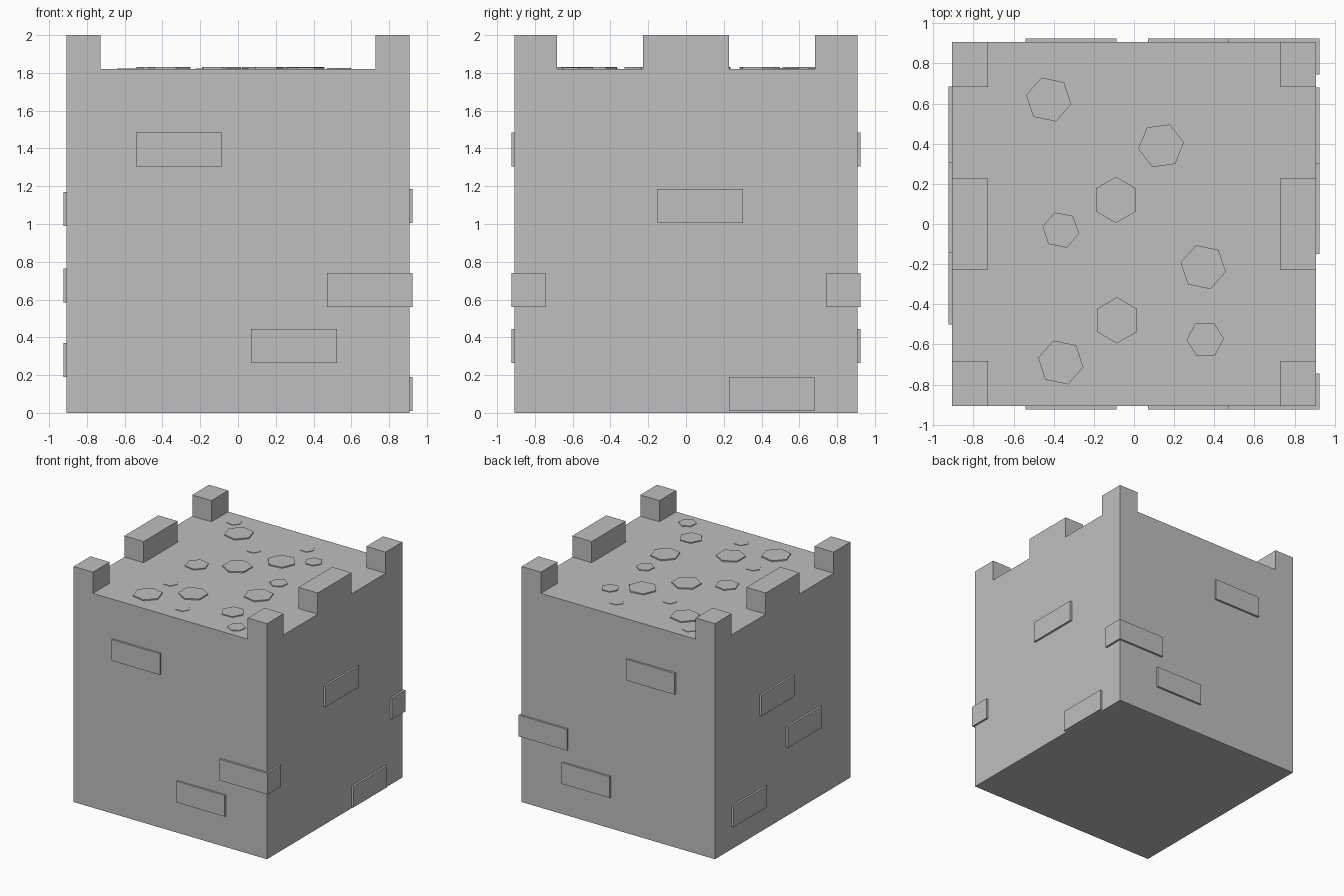
import bpy
import bmesh
from math import radians
from mathutils import Matrix, Vector

cube = bpy.data.objects.get("Cube")
if cube:
    bpy.data.objects.remove(cube, do_unlink=True)

HALF, FLOOR, TOP = 0.908, 1.82, 2.0
MERLON_X, MERLON_Y, MERLON_MID = 0.727, 0.683, 0.227
OUT = 0.925               # outer face of the raised bricks
BRICK_LONG, BRICK_SIDE = 0.453, 0.18

stone = bpy.data.materials.new("grey stone")
stone.use_nodes = True
GREY = (0.52, 0.52, 0.52, 1)
stone.diffuse_color = GREY
stone.node_tree.nodes["Principled BSDF"].inputs["Base Color"].default_value = GREY


def finish(bm, name):
    """Turn a bmesh into a named stone object."""
    bmesh.ops.recalc_face_normals(bm, faces=bm.faces)
    mesh = bpy.data.meshes.new(name)
    bm.to_mesh(mesh)
    bm.free()
    mesh.materials.append(stone)
    obj = bpy.data.objects.new(name, mesh)
    bpy.context.collection.objects.link(obj)
    return obj


def add_box(bm, low, high):
    low, high = Vector(low), Vector(high)
    matrix = Matrix.Translation((low + high) / 2) @ Matrix.Diagonal((*(high - low), 1))
    return bmesh.ops.create_cube(bm, size=1, matrix=matrix)


def brick(name, low, high):
    bm = bmesh.new()
    add_box(bm, low, high)
    return finish(bm, name)


# Tower block: score the top into cells, then raise the merlon cells
bm = bmesh.new()
add_box(bm, (-HALF, -HALF, 0), (HALF, HALF, FLOOR))
cuts = [((1, 0, 0), MERLON_X), ((0, 1, 0), MERLON_Y), ((0, 1, 0), MERLON_MID)]
for axis, distance in cuts:
    for side in (-1, 1):
        normal = Vector(axis)
        bmesh.ops.bisect_plane(bm, geom=bm.verts[:] + bm.edges[:] + bm.faces[:],
                               plane_co=normal * distance * side, plane_no=normal)


def is_merlon(face):
    c = face.calc_center_median()
    along = abs(c.y) > MERLON_Y or abs(c.y) < MERLON_MID
    return c.z > FLOOR - 0.01 and abs(c.x) > MERLON_X and along


cells = [f for f in bm.faces if is_merlon(f)]
raised = bmesh.ops.extrude_face_region(bm, geom=cells)
bmesh.ops.delete(bm, geom=cells, context="FACES_ONLY")
for v in raised["geom"]:
    if isinstance(v, bmesh.types.BMVert):
        v.co.z = TOP
bmesh.ops.dissolve_limit(bm, angle_limit=radians(1), verts=bm.verts, edges=bm.edges)
finish(bm, "tower_block")

# Raised bricks on the front and back walls, plus one wrapping each left corner
wall_bricks = [("upper_brick", -0.54, 1.305), ("lower_brick", 0.07, 0.265),
               ("corner_brick", OUT - BRICK_LONG, 0.56)]
for wall, side in (("front", -1), ("back", 1)):
    for name, x, z in wall_bricks:
        near, far = sorted((side * OUT, side * (OUT - BRICK_SIDE)))
        brick(f"{wall}_{name}", (x, near, z),
              (x + BRICK_LONG, far, z + BRICK_SIDE))

# Raised bricks on the left (+x) and right (-x) walls
side_bricks = [("left", 1, -0.15, 1.005), ("left", 1, 0.227, 0.01),
               ("right", -1, -0.143, 0.99), ("right", -1, -0.5, 0.585),
               ("right", -1, 0.232, 0.19)]
for wall, side, y, z in side_bricks:
    near, far = sorted((side * OUT, side * (OUT - BRICK_SIDE)))
    brick(f"{wall}_wall_brick", (near, y, z),
          (far, y + BRICK_LONG, z + BRICK_SIDE))

# Six-sided paving stones on the roof, grouped by size: radius, height, (x, y, turn)
paving = {
    "large": (0.115, 0.01, [(-0.425, 0.62, 48), (0.135, 0.39, 8), (-0.09, 0.12, 30),
                            (0.345, -0.215, 48), (-0.085, -0.48, 30), (-0.365, -0.69, 48)]),
    "medium": (0.093, 0.008, [(-0.365, -0.03, 49), (0.355, -0.575, 2)]),
    "small": (0.071, 0.007, [(0.34, 0.53, 2), (0.34, 0.06, 23), (0.535, -0.785, 27)]),
    "tiny": (0.061, 0.004, [(-0.58, 0.78, 50), (0.16, 0.7, 0), (-0.165, 0.45, 0),
                            (-0.345, -0.41, 0), (-0.005, -0.735, 0)]),
}
SUNK = 0.02
for size, (radius, height, places) in paving.items():
    for x, y, turn in places:
        bm = bmesh.new()
        middle = FLOOR + (height - SUNK) / 2
        matrix = Matrix.Translation((x, y, middle)) @ Matrix.Rotation(radians(turn), 4, "Z")
        # The cone primitive starts its first corner on the y axis
        matrix = matrix @ Matrix.Rotation(radians(90), 4, "Z")
        bmesh.ops.create_cone(bm, cap_ends=True, segments=6, radius1=radius,
                              radius2=radius, depth=height + SUNK, matrix=matrix)
        finish(bm, f"{size}_paving_stone")
